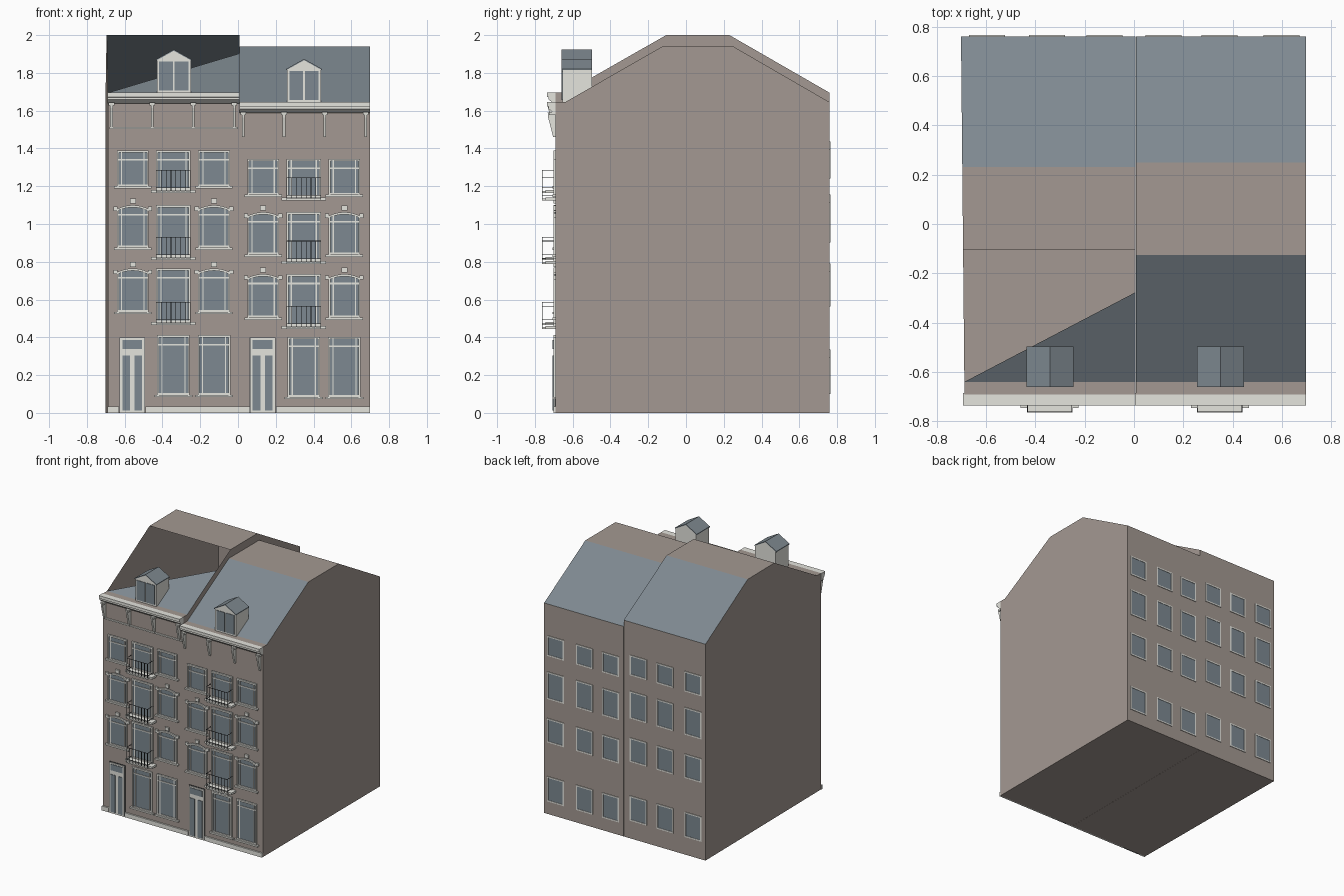
import bpy, bmesh

if "Cube" in bpy.data.objects:
    bpy.data.objects.remove(bpy.data.objects["Cube"])


def material(name, color):
    m = bpy.data.materials.new(name)
    m.use_nodes = True
    rgba = (*color, 1)
    m.diffuse_color = rgba
    bsdf = m.node_tree.nodes["Principled BSDF"]
    bsdf.inputs["Base Color"].default_value = rgba
    bsdf.inputs["Roughness"].default_value = 0.8
    return m


BRICK = material("brown brick", (.37, .318, .287))
SLATE = material("blue grey slate", (.21, .25, .28))
GLASS = material("grey glass", (.205, .25, .285))
CREAM = material("cream trim", (.78, .78, .73))
IRON = material("dark iron", (.05, .055, .06))
parts = {}


def part(name, mat):
    if name not in parts:
        parts[name] = (bmesh.new(), [mat])
    return parts[name][0]


def prism(bm, pts, a, b, axis):
    """Extrude a 2D outline from a to b along x (yz outline) or y (xz outline)."""
    place = (lambda p, t: (t, p[0], p[1])) if axis == "x" else (lambda p, t: (p[0], t, p[1]))
    ends = [[bm.verts.new(place(p, t)) for p in pts] for t in (a, b)]
    for ring in ends:
        bm.faces.new(ring)
    for i in range(len(pts)):
        j = (i + 1) % len(pts)
        bm.faces.new((ends[0][i], ends[0][j], ends[1][j], ends[1][i]))


def box(bm, x0, x1, y0, y1, z0, z1):
    prism(bm, [(x0, z0), (x1, z0), (x1, z1), (x0, z1)], y0, y1, "y")


FRONT, BACK, PARTY = -.69, .76, .007


def left_wall(y):
    return -.687 - .0097 * (y - FRONT)


def shell(name, left, right, profile, open_roof):
    """House walls, floor and mansard roof; the sloped faces are slate."""
    bm = part(name, BRICK)
    parts[name][1].append(SLATE)
    L = [bm.verts.new((left(y), y, z)) for y, z in profile]
    R = [bm.verts.new((right, y, z)) for y, z in profile]
    n = len(profile)
    for i in range(n):
        j = (i + 1) % n
        if open_roof and i == 2:
            # only the lower triangle of this slope is covered
            tip = bm.verts.new(R[2].co.lerp(R[3].co, .68))
            f = bm.faces.new((L[2], R[2], tip))
        else:
            f = bm.faces.new((L[i], R[i], R[j], L[j]))
        f.normal_update()
        f.material_index = int(.2 < abs(f.normal.z) < .95)
    bm.faces.new(R)
    bm.faces.new(L)


def window(tag, c, w, z0, z1, arched=False, sill=True):
    glass = part(tag + "_window_glass", GLASS)
    frame = part(tag + "_window_frames", CREAM)
    h, rise = w / 2, (.018 if arched else 0)
    spring = z1 - rise

    def arc(half, dz):
        return [(c + half * t / 4, spring + dz + rise * (1 - (t / 4) ** 2)) for t in range(-4, 5)]
    prism(glass, [(c + h, z0), (c - h, z0)] + arc(h, 0), FRONT - .004, FRONT, "y")
    y = FRONT - .012
    # head, jambs, inner sash lines and transom
    prism(frame, arc(h, 0) + arc(h, -.012)[::-1], y, FRONT, "y")
    for s in (-1, 1):
        box(frame, c + s * h - .005, c + s * h + .005, y, FRONT, z0, spring)
        box(frame, c + s * (h - .02) - .003, c + s * (h - .02) + .003, FRONT - .008, FRONT, z0, z1 - .01)
    t = z1 - .05
    box(frame, c - h, c + h, FRONT - .009, FRONT, t - .004, t + .004)
    box(frame, c - h, c + h, FRONT - .009, FRONT, z0, z0 + .01)
    if sill:
        box(part(tag + "_sills", CREAM), c - h - .02, c + h + .02, FRONT - .018, FRONT, z0 - .012, z0)
    if arched:
        stones = part(tag + "_arch_stones", CREAM)
        box(stones, c - .016, c + .016, y, FRONT, z1 + .008, z1 + .034)
        for s in (-1, 1):
            x = c + s * (h + .012)
            box(stones, x - .011, x + .011, y, FRONT, spring - .012, spring + .01)


def balcony(tag, c, f):
    slab = part(tag + "_balcony_slabs", CREAM)
    box(slab, c - .118, c + .118, FRONT - .055, FRONT, f - .016, f)
    box(slab, c - .092, c + .092, FRONT - .073, FRONT - .05, f - .016, f - .006)
    rail = part(tag + "_balcony_rails", IRON)
    y, r = FRONT - .071, .0015
    for z in (f + .012, f + .105):
        box(rail, c - .09, c + .09, y - r, y + r, z - r, z + r)
        for s in (-1, 1):
            x = c + s * .09
            box(rail, x - r, x + r, y, FRONT, z - r, z + r)
    for i in range(8):
        x = c - .09 + i * .18 / 7
        box(rail, x - r, x + r, y - r, y + r, f - .005, f + .105)


def door(tag, c):
    box(part(tag + "_door_outline", IRON), c - .068, c + .068, FRONT - .006, FRONT, 0, .399)
    panel = part(tag + "_door", CREAM)
    box(panel, c - .065, c + .065, FRONT - .012, FRONT, 0, .396)
    glass = part(tag + "_door_glass", GLASS)
    y0, y1 = FRONT - .016, FRONT - .01
    box(glass, c - .052, c + .052, y0, y1, .338, .385)
    for s in (-1, 1):
        x = c + s * .032
        box(glass, x - .02, x + .02, y0, y1, .012, .305)


def dormer(tag, c, base):
    eave, top, h = base + .172, base + .222, .09
    y0, y1 = -.655, -.497
    prism(part(tag + "_dormer", CREAM),
          [(c - h, base), (c + h, base), (c + h, eave), (c, top), (c - h, eave)], y0, y1, "y")
    roof = part(tag + "_dormer_roof", SLATE)
    for s in (-1, 1):
        e = c + s * (h + .005)
        prism(roof, [(c, top), (c, top + .007), (e, eave + .004), (e, eave - .003)], y0 - .005, y1, "y")
    for s in (-1, 1):
        x = c + s * .041
        box(part(tag + "_dormer_glass", GLASS), x - .036, x + .036, y0 - .004, y0, base + .012, eave - .008)


def cornice(tag, x0, x1, top, bracket_x):
    prism(part(tag + "_cornice", CREAM),
          [(-.685, top), (-.735, top), (-.735, top - .022), (-.727, top - .024), (-.727, top - .036),
           (-.7, top - .058), (-.685, top - .058)], x0, x1, "x")
    brackets = part(tag + "_brackets", CREAM)
    for x in bracket_x:
        prism(brackets, [(FRONT, top - .055), (-.732, top - .055), (-.73, top - .08),
                         (-.703, top - .185), (FRONT, top - .185)], x - .007, x + .007, "x")
        box(brackets, x - .015, x + .015, -.725, FRONT, top - .068, top - .052)


def back_window(tag, c, z0, z1):
    h = .068
    box(part(tag + "_back_glass", GLASS), c - h, c + h, BACK, BACK + .002, z0, z1)
    frame = part(tag + "_back_frames", CREAM)
    for s in (-1, 1):
        x = c + s * h
        box(frame, x - .005, x + .005, BACK, BACK + .005, z0, z1)
    for z in (z0, z1):
        box(frame, c - h - .005, c + h + .005, BACK, BACK + .005, z - .005, z + .005)


# walls and roofs of the two joined houses
shell("tall_house_shell", left_wall, PARTY,
      [(FRONT, 0), (FRONT, 1.695), (-.64, 1.695), (-.105, 2), (.23, 2), (BACK, 1.695), (BACK, 0)], True)
shell("low_house_shell", lambda y: PARTY + .001, .698,
      [(FRONT, 0), (FRONT, 1.645), (-.64, 1.645), (-.125, 1.94), (.25, 1.94), (BACK, 1.645), (BACK, 0)], False)

# each house: x shift, drop of floors from the top down, balcony floors, cornice height
houses = [("tall_house", 0, (0, 0, 0, 0), (1.18, .825, .48), 1.695),
          ("low_house", .69, (.045, .037, .03, .01), (1.14, .805, .46), 1.645)]
rows = [(1.2, 1.39, False), (.875, 1.1, True), (.535, .765, True)]
for tag, dx, drops, floors, top in houses:
    side_l, mid, side_r = -.557 + dx, -.342 + dx, -.127 + dx
    for (z0, z1, arched), d, f in zip(rows, drops, floors):
        for c in (side_l, side_r):
            window(tag, c, .158, z0 - d, z1 - d, arched)
        window(tag, mid, .172, f, z1 - d, sill=False)
        balcony(tag, mid, f)
    for c in (mid, side_r):
        window(tag, c, .162, .095 - drops[3], .412 - drops[3])
    door(tag, -.56 + dx)
    dormer(tag, mid + .002, top)

cornice("tall_house", -.692, PARTY, 1.695, [-.67 + .2165 * i for i in range(4)])
cornice("low_house", PARTY, .698, 1.645, [.027 + .2165 * i for i in range(4)])
box(part("tall_house_frieze_strip", CREAM), -.68, 0, FRONT - .01, FRONT, 1.504, 1.514)

# stone plinth between the doors
for x0, x1 in ((-.69, -.63), (-.49, .06), (.2, .698)):
    box(part("plinth", CREAM), x0, x1, FRONT - .012, FRONT, 0, .034)

# rear windows
for tag, centres, lift in (("tall_house", (-.595, -.352, -.12), .04), ("low_house", (.12, .347, .597), 0)):
    for z0, z1 in ((1.245, 1.393), (.907, 1.11), (.567, .745), (.105, .29)):
        for c in centres:
            back_window(tag, c, z0 + lift, z1 + lift)

# turn every part into an object
for name, (bm, mats) in parts.items():
    bmesh.ops.recalc_face_normals(bm, faces=bm.faces)
    mesh = bpy.data.meshes.new(name)
    bm.to_mesh(mesh)
    bm.free()
    for m in mats:
        mesh.materials.append(m)
    bpy.context.collection.objects.link(bpy.data.objects.new(name, mesh))
